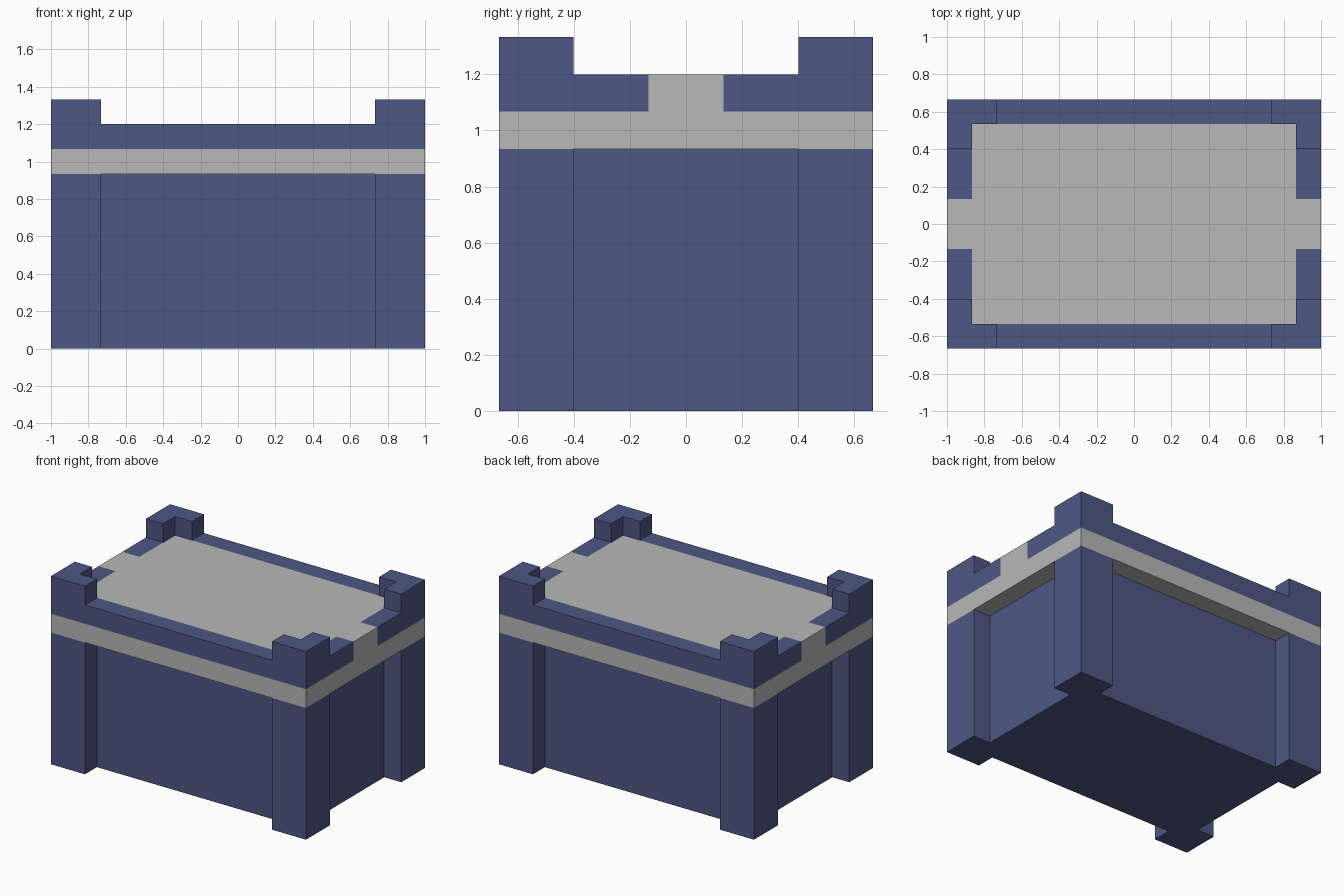
import bpy
import bmesh

if "Cube" in bpy.data.objects:
    bpy.data.objects.remove(bpy.data.objects["Cube"], do_unlink=True)

U = 1 / 15                      # one grid step of the design
HX, HY = 15 * U, 10 * U         # outer half sizes
IX, IY = 13 * U, 8 * U          # inset half sizes
CX, CY = 11 * U, 6 * U          # inner ends of the corner pieces
TAB = 2 * U                     # half width of the side tabs
Z_LID, Z_RIM, Z_TOP, Z_CAP = 14 * U, 16 * U, 18 * U, 20 * U


def material(name, rgb):
    mat = bpy.data.materials.new(name)
    mat.use_nodes = True
    mat.diffuse_color = (*rgb, 1)
    mat.node_tree.nodes["Principled BSDF"].inputs["Base Color"].default_value = (*rgb, 1)
    return mat


blue = material("slate blue", (0.076, 0.098, 0.233))
grey = material("light grey", (0.48, 0.48, 0.48))


def prism(name, outline, z0, z1, mat, mirror=(False, False)):
    """Extrude a flat outline from z0 to z1, optionally mirrored in x and y."""
    bm = bmesh.new()
    base = bm.faces.new([bm.verts.new((x, y, z0)) for x, y in outline])
    ext = bmesh.ops.extrude_face_region(bm, geom=[base], use_keep_orig=True)
    top = [v for v in ext["geom"] if isinstance(v, bmesh.types.BMVert)]
    bmesh.ops.translate(bm, verts=top, vec=(0, 0, z1 - z0))
    bmesh.ops.recalc_face_normals(bm, faces=bm.faces)
    mesh = bpy.data.meshes.new(name)
    bm.to_mesh(mesh)
    bm.free()
    mesh.materials.append(mat)
    obj = bpy.data.objects.new(name, mesh)
    bpy.context.scene.collection.objects.link(obj)
    if any(mirror):
        mod = obj.modifiers.new("Mirror", 'MIRROR')
        mod.use_axis = (*mirror, False)
        mod.use_mirror_merge = False
    return obj


def rect(hx, hy):
    return [(-hx, -hy), (hx, -hy), (hx, hy), (-hx, hy)]


# Recessed box body
prism("crate_body", rect(IX, IY), 0, Z_LID, blue)

# L-shaped corner posts and the raised corner caps above the lid
corner = [(HX, HY), (CX, HY), (CX, IY), (IX, IY), (IX, CY), (HX, CY)]
prism("corner_posts", corner, 0, Z_LID, blue, (True, True))
prism("corner_caps", corner, Z_TOP, Z_CAP, blue, (True, True))

# Grey lid band
prism("lid_band", rect(HX, HY), Z_LID, Z_RIM, grey)

# Lid panel with a tab reaching each short side
panel = [(-IX, -IY), (IX, -IY), (IX, -TAB), (HX, -TAB), (HX, TAB), (IX, TAB),
         (IX, IY), (-IX, IY), (-IX, TAB), (-HX, TAB), (-HX, -TAB), (-IX, -TAB)]
prism("lid_panel", panel, Z_RIM, Z_TOP, grey)

# Blue rim around the panel, front half mirrored to the back
rim = [(-HX, -HY), (HX, -HY), (HX, -TAB), (IX, -TAB),
       (IX, -IY), (-IX, -IY), (-IX, -TAB), (-HX, -TAB)]
prism("lid_rim", rim, Z_RIM, Z_TOP, blue, (False, True))
